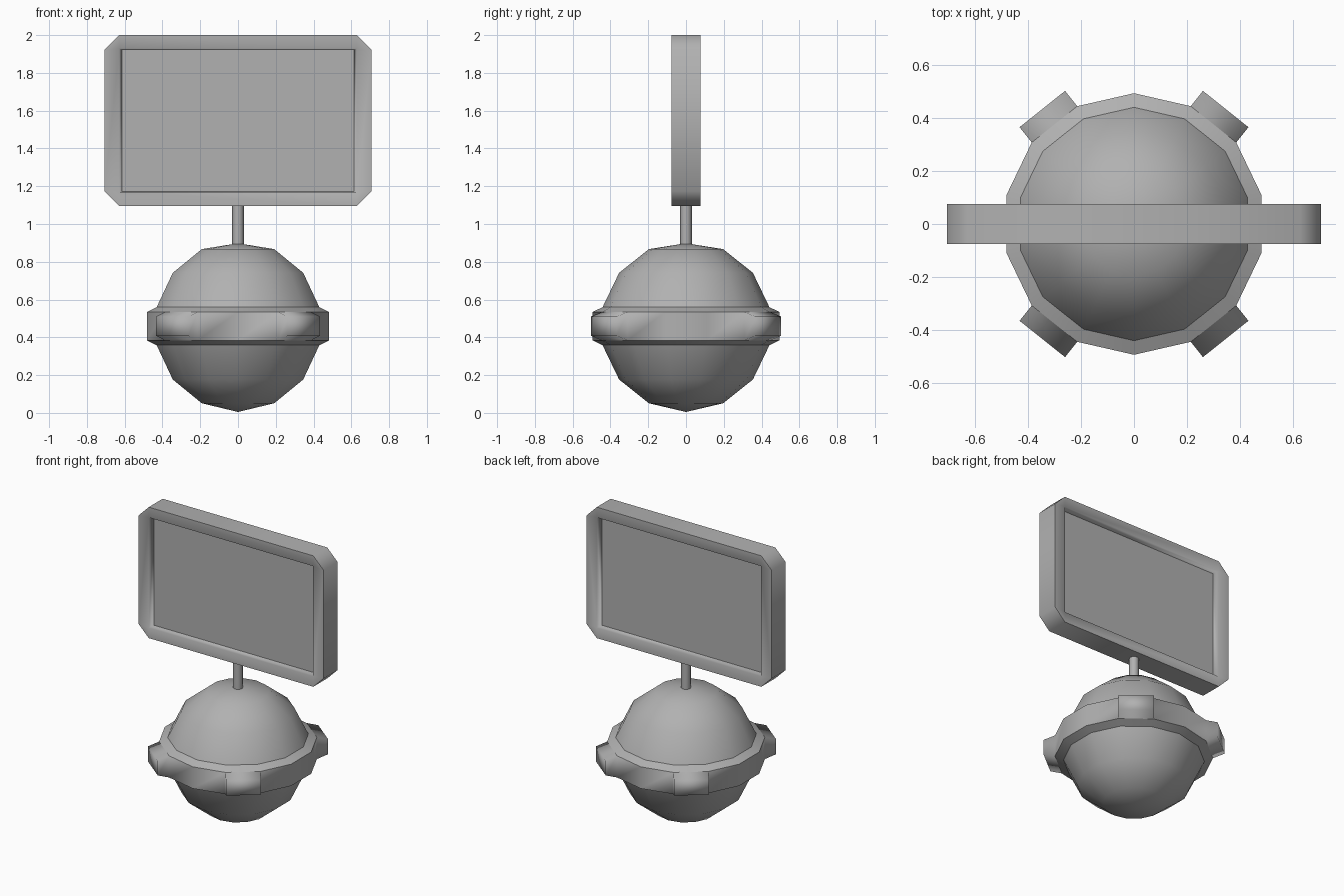
import bpy, bmesh, math

if "Cube" in bpy.data.objects:
    bpy.data.objects.remove(bpy.data.objects["Cube"])

grey = bpy.data.materials.new("dark_grey")
grey.diffuse_color = (0.44, 0.44, 0.44, 1)
grey.use_nodes = True
grey.node_tree.nodes["Principled BSDF"].inputs["Base Color"].default_value = grey.diffuse_color


def finish(name, bm, is_sharp):
    """Smooth-shade everything except the edges picked by is_sharp."""
    bmesh.ops.recalc_face_normals(bm, faces=bm.faces)
    for f in bm.faces:
        f.smooth = True
    for e in bm.edges:
        e.smooth = not is_sharp(e)
    mesh = bpy.data.meshes.new(name)
    bm.to_mesh(mesh)
    bm.free()
    mesh.materials.append(grey)
    obj = bpy.data.objects.new(name, mesh)
    bpy.context.collection.objects.link(obj)
    return obj


# Round body: 14-sided sphere with a raised belt, turned from one profile
SEG, MID, R = 14, 0.459, 0.453
step = math.pi / 7
ring = [(R * math.sin(step * i), R * math.cos(step * i)) for i in (1, 2, 3)]
upper = ring + [(0.495, 0.075)]
profile = upper + [(r, -z) for r, z in reversed(upper)]

bm = bmesh.new()
rows = []
for r, z in profile:
    rows.append([bm.verts.new((r * math.sin(k * 2 * math.pi / SEG),
                               r * math.cos(k * 2 * math.pi / SEG), MID + z))
                 for k in range(SEG)])
top = bm.verts.new((0, 0, 0.898))
bottom = bm.verts.new((0, 0, 0.005))
for k in range(SEG):
    n = (k + 1) % SEG
    bm.faces.new((top, rows[0][k], rows[0][n]))
    bm.faces.new((bottom, rows[-1][n], rows[-1][k]))
    for a, b in zip(rows, rows[1:]):
        bm.faces.new((a[k], b[k], b[n], a[n]))
bmesh.ops.recalc_face_normals(bm, faces=bm.faces)
bm.normal_update()
belt = {v for row in rows[2:6] for v in row}

# Four lugs pulled out of the belt
lugs = [f for f in bm.faces if abs(f.normal.z) < 0.05 and 0.7 < abs(f.normal.y) < 0.85]
for face in lugs:
    out = face.normal.copy()
    new = bmesh.ops.extrude_discrete_faces(bm, faces=[face])['faces'][0]
    for v in new.verts:
        v.co += out * 0.074
        v.co.z = MID + (v.co.z - MID) * 0.68
finish("round_body", bm, lambda e: all(v in belt for v in e.verts)
       and abs(e.verts[0].co.z - e.verts[1].co.z) < 1e-4)

# Thin pole
bm = bmesh.new()
bmesh.ops.create_cone(bm, cap_ends=True, segments=8, radius1=0.031, radius2=0.031, depth=0.24)
bmesh.ops.translate(bm, verts=bm.verts, vec=(0, 0, 1.0))
finish("pole", bm, lambda e: abs(e.verts[0].co.z - e.verts[1].co.z) < 1e-4)

# Sign board: chamfered frame with a recessed panel on both sides
W, H, C, CZ, T = 0.708, 0.4525, 0.079, 1.5475, 0.076
outline = [(W - C, H), (W, H - C), (W, C - H), (W - C, -H),
           (C - W, -H), (-W, C - H), (-W, H - C), (C - W, H)]
corner_of = [0, 0, 1, 1, 2, 2, 3, 3]


def loop(bm, points, y):
    return [bm.verts.new((x, y, CZ + z)) for x, z in points]


def rect(w, h):
    return [(w, h), (w, -h), (-w, -h), (-w, h)]


bm = bmesh.new()
outer_loops, sharp_sets = [], []
for side in (-1, 1):
    outer = loop(bm, outline, side * T)
    rim = loop(bm, rect(0.628, 0.381), side * T)
    inner = loop(bm, rect(0.615, 0.375), side * 0.037)
    outer_loops.append(outer)
    sharp_sets += [set(outer), set(inner)]
    for i in range(8):
        j = (i + 1) % 8
        a, b = rim[corner_of[i]], rim[corner_of[j]]
        bm.faces.new((outer[i], outer[j], a) if a is b else (outer[i], outer[j], b, a))
    for i in range(4):
        j = (i + 1) % 4
        bm.faces.new((rim[i], rim[j], inner[j], inner[i]))
    bm.faces.new(inner)
for i in range(8):
    j = (i + 1) % 8
    f, b = outer_loops
    bm.faces.new((f[i], f[j], b[j], b[i]))
finish("sign_board", bm, lambda e: any(set(e.verts) <= s for s in sharp_sets))
